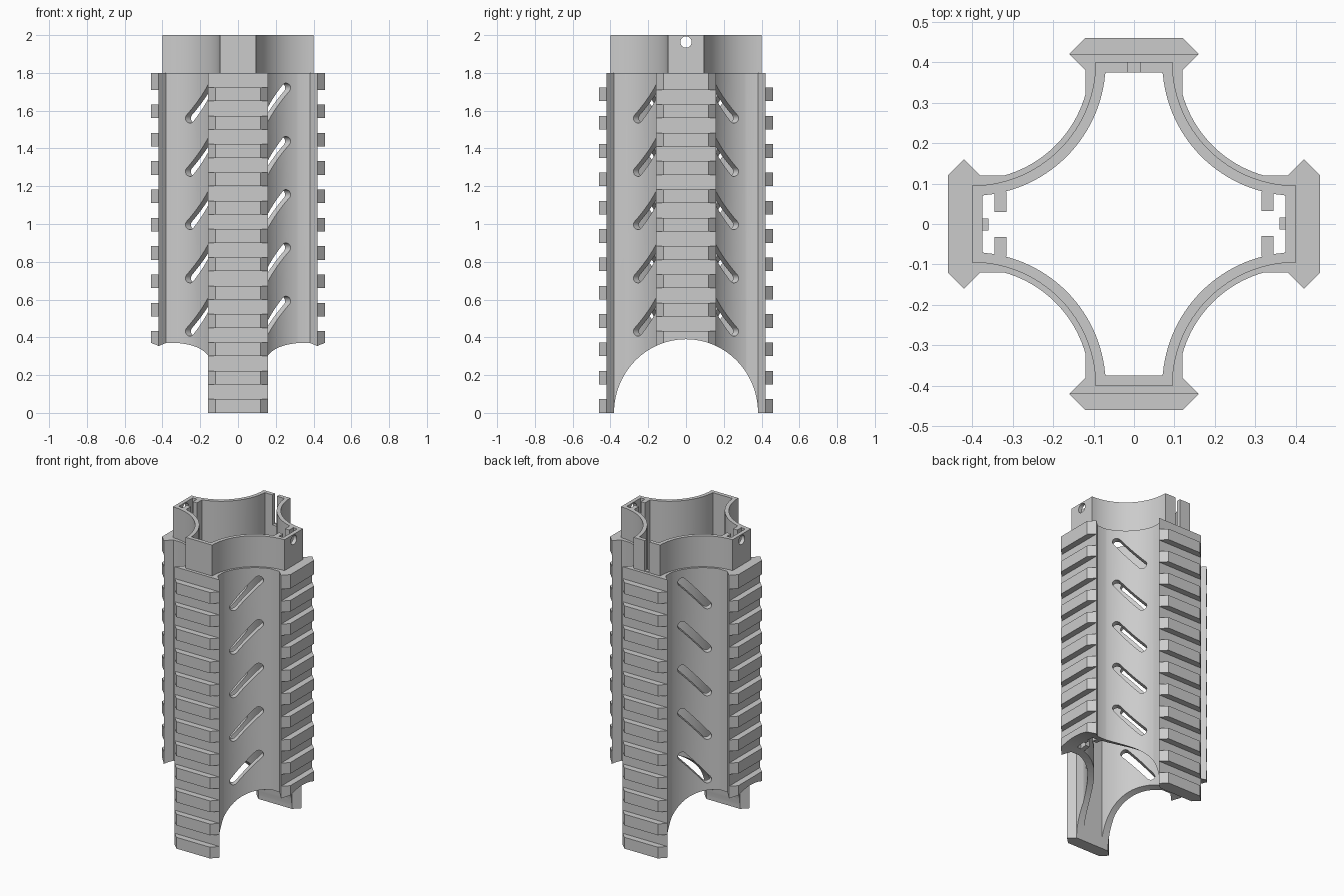
import bpy, bmesh
from math import pi, cos, sin, asin, acos
from mathutils import Matrix, Vector

if "Cube" in bpy.data.objects:
    bpy.data.objects.remove(bpy.data.objects["Cube"], do_unlink=True)

grey = bpy.data.materials.new("matte_grey")
grey.use_nodes = True
grey.diffuse_color = (0.6, 0.6, 0.6, 1)
grey.node_tree.nodes["Principled BSDF"].inputs["Base Color"].default_value = (0.6, 0.6, 0.6, 1)

BODY_TOP, TOP = 1.8, 2.0
FACE, NECK, RAIL = 0.42, 0.12, 0.16   # rail face distance, neck and rail half widths
CENTRE = 0.4                          # centre of each concave side


def add_prism(bm, pts, z0, z1, matrix=Matrix()):
    """Extrude a flat outline from z0 to z1, then place it with a matrix."""
    low = [bm.verts.new(matrix @ Vector((x, y, z0))) for x, y in pts]
    high = [bm.verts.new(matrix @ Vector((x, y, z1))) for x, y in pts]
    bm.faces.new(low[::-1])
    bm.faces.new(high)
    for i in range(len(pts)):
        j = (i + 1) % len(pts)
        bm.faces.new((low[i], low[j], high[j], high[i]))


def make(name, bm):
    bmesh.ops.recalc_face_normals(bm, faces=bm.faces)
    mesh = bpy.data.meshes.new(name)
    bm.to_mesh(mesh)
    bm.free()
    mesh.materials.append(grey)
    ob = bpy.data.objects.new(name, mesh)
    bpy.context.collection.objects.link(ob)
    return ob


def prism(name, pts, z0, z1, matrix=Matrix()):
    bm = bmesh.new()
    add_prism(bm, pts, z0, z1, matrix)
    return make(name, bm)


def activate(ob):
    bpy.ops.object.select_all(action='DESELECT')
    ob.select_set(True)
    bpy.context.view_layer.objects.active = ob


def cut(ob, *cutters):
    activate(ob)
    for c in cutters:
        mod = ob.modifiers.new("cut", 'BOOLEAN')
        mod.operation, mod.solver, mod.object = 'DIFFERENCE', 'EXACT', c
        bpy.ops.object.modifier_apply(modifier=mod.name)


def box(x0, x1, y0, y1):
    return [(x0, y0), (x1, y0), (x1, y1), (x0, y1)]


def cross_outline(arm, radius, start, steps=28):
    """Four arms joined by concave arcs; start is the half width where an arc begins."""
    a0 = asin((CENTRE - start) / radius)
    a1 = acos((CENTRE - start) / radius)
    quarter = list(arm)
    for i in range(steps + 1):
        a = a0 + (a1 - a0) * i / steps
        quarter.append((CENTRE - radius * cos(a), CENTRE - radius * sin(a)))
    # the arc runs from the +x arm towards the +y arm
    arc = quarter[len(arm):]
    if arc[0][0] < arc[-1][0]:
        arc.reverse()
    quarter = list(arm) + arc
    pts = []
    for k in range(4):
        c, s = (1, 0, -1, 0)[k], (0, 1, 0, -1)[k]
        pts += [(c * x - s * y, s * x + c * y) for x, y in quarter]
    return pts


def turn(k):
    return Matrix.Rotation(k * pi / 2, 4, 'Z')


# Body, collar and the bore that hollows them
body_arm = [(0.32 + 0.06, -NECK), (FACE, -RAIL), (FACE, RAIL), (0.38, NECK)]
body = prism("body_shell", cross_outline(body_arm, 0.291, NECK), 0, BODY_TOP)
collar = prism("top_collar",
               cross_outline([(0.4, -0.095), (0.4, 0.095)], 0.305, 0.0955), BODY_TOP, TOP)
bore = prism("bore_cutter",
             cross_outline([(0.375, -0.07), (0.375, 0.07)], 0.33, 0.0715), -0.1, TOP + 0.1)

# Arched cut through the lower sides
circle = [(cos(i * pi / 48), sin(i * pi / 48)) for i in range(96)]
along_x = Matrix.Rotation(pi / 2, 4, 'Y')
arch = prism("arch_cutter", [(0.39 * x, 0.381 * y) for x, y in circle], -1, 1, along_x)

# Slanted vent slots in the four concave sides
bm = bmesh.new()
R = 0.026
U, H = 0.075, 0.08
slope = Vector((U, H))
half = slope.length
capsule = [(half * (1 if i <= 12 else -1) + R * cos(-pi / 2 + (i - (i > 12)) * pi / 12),
            R * sin(-pi / 2 + (i - (i > 12)) * pi / 12)) for i in range(26)]
tilt = Matrix.Rotation(slope.angle(Vector((1, 0))), 4, 'Z')
stand = Matrix.Rotation(pi / 2, 4, 'X')   # local z now points to -y
for side in (-1, 1):
    for flip in (1, -1):
        for i in range(5):
            place = (Matrix.Diagonal((1, flip, 1, 1)) @ Matrix.Rotation(side * pi / 4, 4, 'Z')
                     @ Matrix.Translation((0, 0, 1.64 - 0.282 * i)) @ stand @ tilt)
            add_prism(bm, capsule, 0.15, 0.4, place)
slots = make("slot_cutter", bm)

# Pin hole through the collar sides and a slit at its back
hole = prism("hole_cutter", [(0.03 * x, 0.03 * y) for x, y in circle[::3]], -1, 1,
             Matrix.Translation((0, 0, 1.963)) @ along_x)
slit = prism("slit_cutter", box(-0.016, 0.016, 0.3, 0.5), BODY_TOP + 0.005, TOP + 0.1)

cut(body, bore, arch, slots)
cut(collar, bore, hole, slit)

# Rail teeth: long rows front and back, short rows on the sides
tooth = [(FACE, -RAIL), (0.46, -NECK), (0.46, NECK), (FACE, RAIL)]
names = ("left_rail_teeth", "back_rail_teeth", "right_rail_teeth", "front_rail_teeth")
parts = [body, collar]
for k, name in enumerate(names):
    bm = bmesh.new()
    first, count = ((0.36, 10), (0.0, 12))[k % 2]
    for i in range(count):
        z = first + 0.15 * i
        z0 = z - 0.01 if k % 2 == 0 and i == 0 else z
        z1 = BODY_TOP if z > 1.7 else z + 0.073
        add_prism(bm, tooth, z0, z1, turn(k))
    row = make(name, bm)
    if k % 2 == 0:
        cut(row, arch)
    parts.append(row)

# Inner guide lips and ribs in the side arms
for k, name in ((0, "left_guides"), (2, "right_guides")):
    bm = bmesh.new()
    add_prism(bm, box(0.315, 0.345, 0.032, 0.08), 0, TOP, turn(k))
    add_prism(bm, box(0.315, 0.345, -0.08, -0.03), 0, TOP, turn(k))
    add_prism(bm, box(0.36, 0.378, -0.014, 0.016), 0, BODY_TOP, turn(k))
    guides = make(name, bm)
    cut(guides, arch)
    parts.append(guides)

for cutter in (bore, arch, slots, hole, slit):
    bpy.data.objects.remove(cutter, do_unlink=True)

for ob in parts:
    activate(ob)
    bpy.ops.object.shade_smooth_by_angle(angle=pi / 6)
